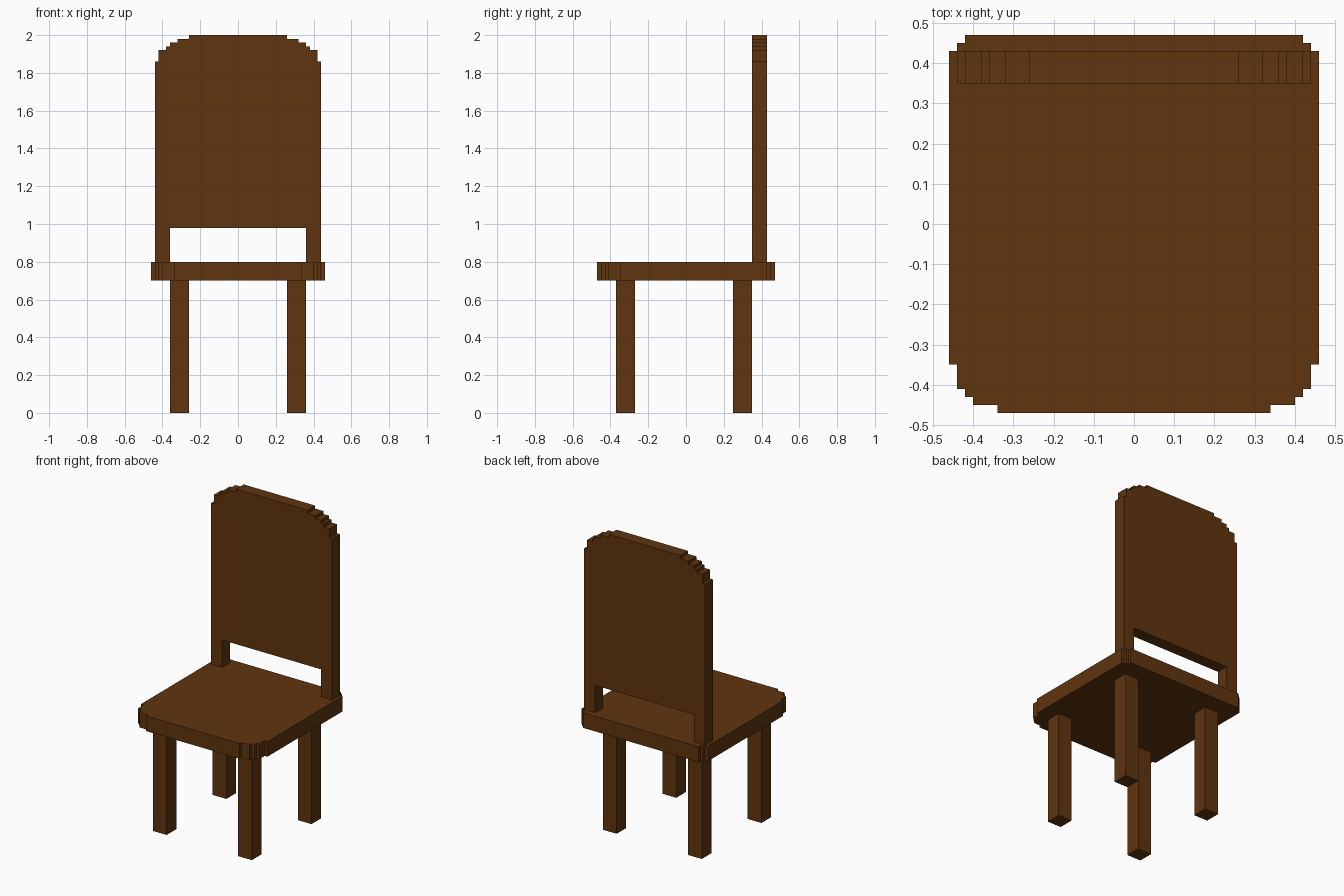
import bpy
import bmesh
from mathutils import Vector

cube = bpy.data.objects.get("Cube")
if cube:
    bpy.data.objects.remove(cube, do_unlink=True)

wood = bpy.data.materials.new("dark_brown_wood")
wood.use_nodes = True
colour = (0.115, 0.035, 0.0045, 1)
wood.diffuse_color = colour
wood.node_tree.nodes["Principled BSDF"].inputs["Base Color"].default_value = colour


def stairs(corners):
    """Stepped outline through (x, v) corners: across first, then along."""
    points = [corners[0]]
    for x, v in corners[1:]:
        points += [(x, points[-1][1]), (x, v)]
    return points


def prism(name, half, place, depth):
    """Mirror a right-hand half outline in x, then extrude it."""
    outline = half + [(-x, v) for x, v in reversed(half)]
    bm = bmesh.new()
    face = bm.faces.new([bm.verts.new(place(x, v)) for x, v in outline])
    result = bmesh.ops.extrude_face_region(bm, geom=[face])
    verts = [g for g in result["geom"] if isinstance(g, bmesh.types.BMVert)]
    bmesh.ops.translate(bm, verts=verts, vec=Vector(depth))
    bmesh.ops.recalc_face_normals(bm, faces=bm.faces)
    return finish(name, bm)


def box(name, low, high):
    low, high = Vector(low), Vector(high)
    bm = bmesh.new()
    bmesh.ops.create_cube(bm, size=1)
    bmesh.ops.scale(bm, verts=bm.verts, vec=high - low)
    bmesh.ops.translate(bm, verts=bm.verts, vec=(low + high) / 2)
    return finish(name, bm)


def finish(name, bm):
    mesh = bpy.data.meshes.new(name)
    bm.to_mesh(mesh)
    bm.free()
    mesh.materials.append(wood)
    obj = bpy.data.objects.new(name, mesh)
    bpy.context.collection.objects.link(obj)
    return obj


# Seat: stepped round corners at the front, small steps at the back
front = stairs([(0.46, -0.35), (0.44, -0.41), (0.42, -0.43), (0.40, -0.45), (0.34, -0.47)])
back = stairs([(0.46, 0.43), (0.44, 0.45), (0.42, 0.47)])
prism("seat", front[::-1] + back, lambda x, y: (x, y, 0.70), (0, 0, 0.10))

# Backrest: stepped round top and an opening above the seat
opening = [(0.36, 0.98), (0.36, 0.80), (0.44, 0.80)]
top = stairs([(0.44, 1.86), (0.42, 1.92), (0.38, 1.94), (0.36, 1.96), (0.32, 1.98), (0.26, 2.0)])
prism("backrest", opening + top, lambda x, z: (x, 0.35, z), (0, 0.08, 0))

# Legs
for side, x in (("left", 0.26), ("right", -0.36)):
    for end, y in (("front", -0.37), ("back", 0.25)):
        box(f"{end}_{side}_leg", (x, y, 0), (x + 0.10, y + 0.10, 0.70))
